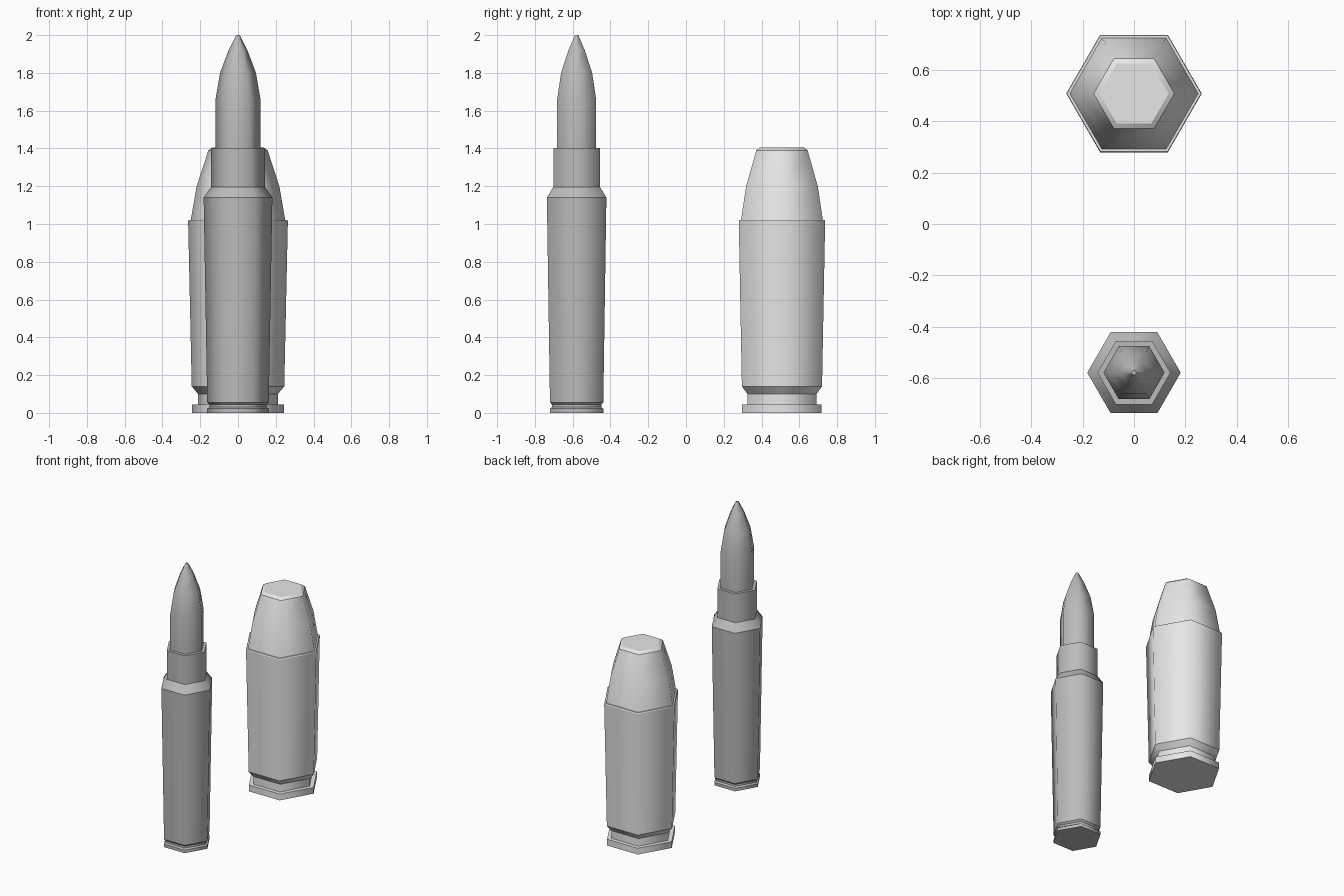
import bpy
import bmesh
from math import cos, sin, pi

SIDES = 6

cube = bpy.data.objects.get("Cube")
if cube:
    bpy.data.objects.remove(cube)


def make_material(name, grey):
    mat = bpy.data.materials.new(name)
    mat.use_nodes = True
    colour = (grey, grey, grey, 1)
    mat.diffuse_color = colour
    mat.node_tree.nodes["Principled BSDF"].inputs["Base Color"].default_value = colour
    return mat


def turned_part(name, y, profile, mat, soft=(), cap_bottom=False, cap_top=False):
    """Hexagonal turned part from (radius, height) points; rings are crisp unless listed in soft."""
    bm = bmesh.new()
    rings = [[bm.verts.new((r * cos(2 * pi * i / SIDES), r * sin(2 * pi * i / SIDES), z))
              for i in range(SIDES)] for r, z in profile]
    for low, high in zip(rings, rings[1:]):
        for i in range(SIDES):
            j = (i + 1) % SIDES
            bm.faces.new((low[i], low[j], high[j], high[i])).smooth = True
    if cap_bottom:
        bm.faces.new(rings[0][::-1])
    if cap_top:
        bm.faces.new(rings[-1])
    for k, ring in enumerate(rings):
        for i in range(SIDES):
            edge = bm.edges.get((ring[i], ring[(i + 1) % SIDES]))
            edge.smooth = k in soft
    mesh = bpy.data.meshes.new(name)
    bm.to_mesh(mesh)
    bm.free()
    mesh.materials.append(mat)
    obj = bpy.data.objects.new(name, mesh)
    obj.location.y = y
    bpy.context.collection.objects.link(obj)
    return obj


light = make_material("light grey", 0.8)
dark = make_material("mid grey", 0.5)

# Tall slim round: rim, groove, body, shoulder, neck and mouth
SLIM_Y = -0.579
turned_part("slim_case", SLIM_Y, [
    (0.163, 0), (0.163, 0.022), (0.151, 0.03), (0.151, 0.044), (0.163, 0.056),
    (0.182, 1.14), (0.142, 1.197), (0.142, 1.403), (0.119, 1.403)],
    dark, cap_bottom=True)

# Pointed tip
turned_part("slim_tip", SLIM_Y, [
    (0.119, 1.39), (0.119, 1.66), (0.095, 1.8), (0.05, 1.92), (0.01, 2)],
    dark, soft=(1, 2, 3), cap_top=True)

# Short wide round: rim, groove, flare, body and mouth
WIDE_Y = 0.508
turned_part("wide_case", WIDE_Y, [
    (0.243, 0), (0.243, 0.045), (0.211, 0.045), (0.211, 0.1), (0.245, 0.14),
    (0.264, 1.015), (0.261, 1.022), (0.25, 1.022)],
    light, cap_bottom=True)

# Blunt tip with a chamfered flat nose
turned_part("wide_tip", WIDE_Y, [
    (0.252, 1.01), (0.219, 1.2), (0.157, 1.39), (0.135, 1.405)],
    light, soft=(1,), cap_top=True)
